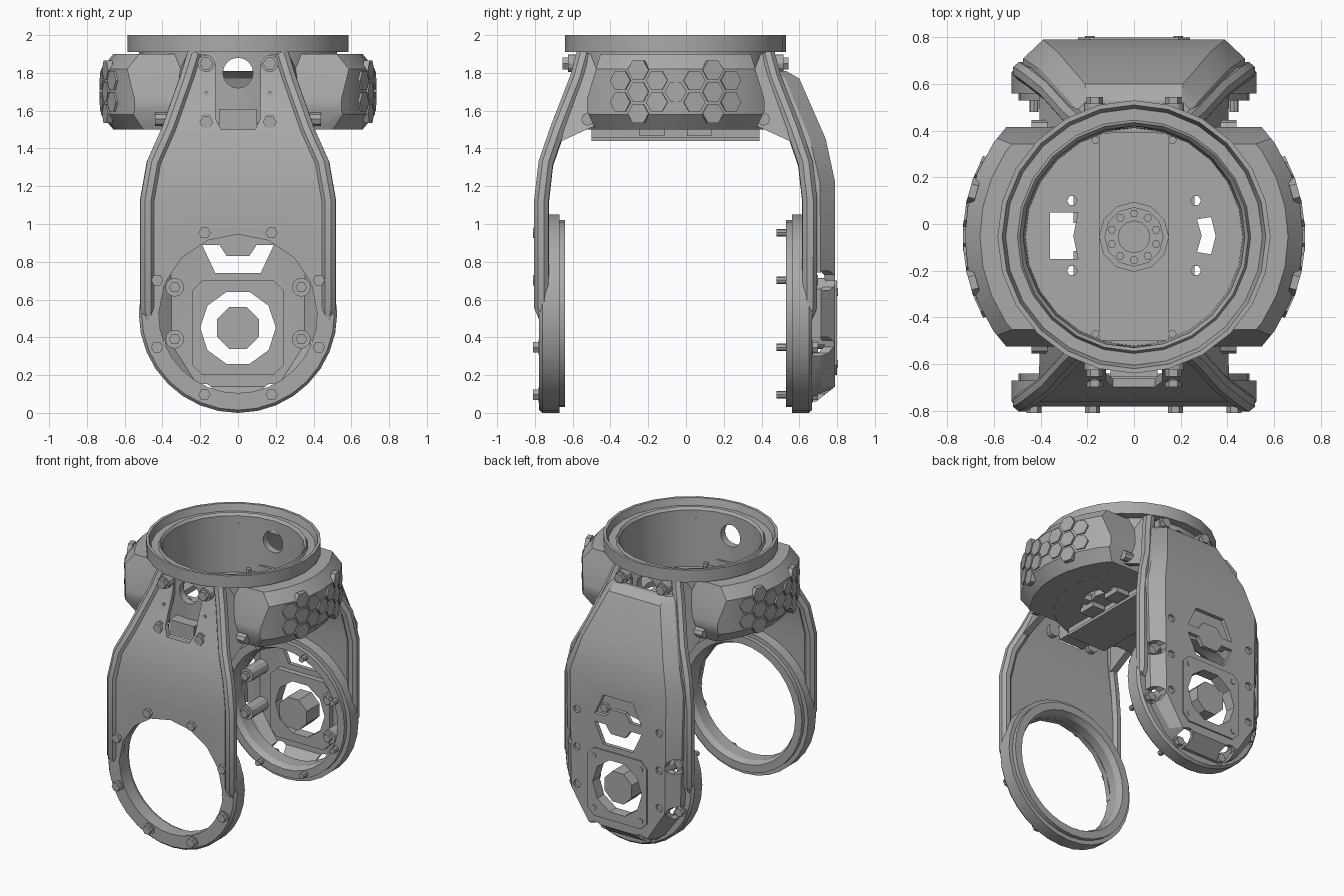
import bpy, bmesh
from math import sin, cos, pi, radians
from mathutils import Vector, Matrix

if "Cube" in bpy.data.objects:
    bpy.data.objects.remove(bpy.data.objects["Cube"])

grey = bpy.data.materials.new("mid grey")
grey.use_nodes = True
grey.diffuse_color = (0.4, 0.4, 0.4, 1)
grey.node_tree.nodes["Principled BSDF"].inputs["Base Color"].default_value = (0.4, 0.4, 0.4, 1)

CY = -0.055          # depth of the turning axis
HUB_Z = 0.525        # height of the pivot rings


def make(name, verts, faces):
    bm = bmesh.new()
    vs = [bm.verts.new(v) for v in verts]
    for f in faces:
        bm.faces.new([vs[i] for i in f])
    bmesh.ops.remove_doubles(bm, verts=bm.verts, dist=1e-5)
    bmesh.ops.recalc_face_normals(bm, faces=bm.faces)
    mesh = bpy.data.meshes.new(name)
    bm.to_mesh(mesh)
    bm.free()
    mesh.materials.append(grey)
    ob = bpy.data.objects.new(name, mesh)
    bpy.context.collection.objects.link(ob)
    return ob


def loft(name, sections, closed=False):
    """Skin equal-length closed sections; cap the ends unless it closes on itself."""
    n, m = len(sections[0]), len(sections)
    verts = [p for s in sections for p in s]
    faces = [(i * n + j, i * n + (j + 1) % n, (i + 1) % m * n + (j + 1) % n, (i + 1) % m * n + j)
             for i in range(m if closed else m - 1) for j in range(n)]
    if not closed:
        faces += [tuple(range(n)), tuple(range((m - 1) * n, m * n))]
    return make(name, verts, faces)


def put(axis, t, p, q):
    return {"x": (t, p, q), "y": (p, t, q), "z": (p, q, t)}[axis]


def prism(name, poly, axis, a, b):
    return loft(name, [[put(axis, t, p, q) for p, q in poly] for t in (a, b)])


def ngon(p, q, r, n, turn=0.0):
    return [(p + r * cos(2 * pi * i / n + turn), q + r * sin(2 * pi * i / n + turn)) for i in range(n)]


def rect(p0, p1, q0, q1):
    return [(p0, q0), (p1, q0), (p1, q1), (p0, q1)]


def lathe(name, profile, n, axis, p, q):
    """Revolve a closed (radius, along-axis) profile."""
    return loft(name, [[put(axis, t, p + r * cos(2 * pi * i / n), q + r * sin(2 * pi * i / n))
                        for r, t in profile] for i in range(n)], closed=True)


def boolean(ob, cutters, op="DIFFERENCE"):
    bpy.context.view_layer.objects.active = ob
    for c in cutters:
        c.hide_render = True
        m = ob.modifiers.new("cut", "BOOLEAN")
        m.operation, m.solver, m.object = op, "EXACT", c
        bpy.ops.object.modifier_apply(modifier=m.name)
        bpy.data.objects.remove(c)


def bolt(name, x, z, y0, y1, r=0.038):
    """Hex head at y0 with a round washer and shank running to y1."""
    mid = y0 + (0.028 if y1 > y0 else -0.028)
    prism(name + "_head", ngon(x, z, r * 0.85, 6), "y", y0, mid)
    prism(name + "_washer", ngon(x, z, r * 1.1, 12), "y", mid, y1)


# Arm shape: height, half width, depth
ARM = [(0.5, 0.5, -0.765), (1.12, 0.5, -0.765), (1.32, 0.465, -0.742), (1.5, 0.385, -0.68),
       (1.77, 0.29, -0.575), (1.9, 0.25, -0.54)]


def lean(z):
    if z <= ARM[0][0]:
        return ARM[0][2]
    for (z0, _, y0), (z1, _, y1) in zip(ARM, ARM[1:]):
        if z <= z1:
            return y0 + (y1 - y0) * (z - z0) / (z1 - z0)
    return ARM[-1][2]


def flip(y):
    return 2 * CY - y


# Both arms, the back one mirrored about the axis
for side, Y in (("front", lambda y: y), ("back", flip)):
    panel = loft(side + "_arm_panel", [[(-w, Y(y - .018), z), (w, Y(y - .018), z), (w, Y(y + .018), z),
                                        (-w, Y(y + .018), z)] for z, w, y in ARM])
    lo, hi = sorted((Y(-0.9), Y(-0.45)))
    boolean(panel, [prism("cutter", ngon(0, HUB_Z, 0.42, 16), "y", lo, hi),
                    prism("cutter", [(-.09, 1.5), (.09, 1.5), (.12, 1.56), (.12, 2), (-.12, 2), (-.12, 1.56)],
                          "y", lo, hi)])
    # pivot ring with a stepped inner flange
    lathe(side + "_pivot_ring", [(0.42, Y(-.777)), (0.51, Y(-.777)), (0.525, Y(-.76)), (0.525, Y(-.67)),
                                 (0.495, Y(-.67)), (0.495, Y(-.64)), (0.44, Y(-.64)), (0.42, Y(-.68))],
          32, "y", 0, HUB_Z)
    for i in range(8):
        a = pi / 8 + i * pi / 4
        x, z = 0.464 * cos(a), HUB_Z + 0.464 * sin(a)
        bolt(side + "_ring_bolt", x, z, Y(-.81), Y(-.765))
        if side == "back":
            prism("ring_bolt_shank", ngon(x, z, 0.02, 8), "y", 0.48, 0.6)
    for s in (-1, 1):
        # tubular edge rail
        curve = bpy.data.curves.new(side + "_rail", "CURVE")
        curve.dimensions, curve.bevel_depth, curve.bevel_resolution = "3D", 0.042, 2
        curve.use_fill_caps = True
        line = curve.splines.new("POLY")
        path = [(0.44, 0.47, -0.735)] + [(z + .06 * (i == 0), w - .02, y) for i, (z, w, y) in enumerate(ARM)]
        line.points.add(len(path) - 1)
        for pt, (z, w, y) in zip(line.points, path):
            pt.co = (s * w, Y(y), z, 1)
        line.points[0].radius = 0.4
        rail = bpy.data.objects.new(side + "_rail", curve)
        bpy.context.collection.objects.link(rail)
        bpy.context.view_layer.objects.active = rail
        bpy.ops.object.select_all(action="DESELECT")
        rail.select_set(True)
        bpy.ops.object.convert(target="MESH")
        bpy.context.object.data.materials.clear()
        bpy.context.object.data.materials.append(grey)
        # gusset from rail to drum, and its side bolt
        corners = [(.25, -.54, 1.9), (.41, -.70, 1.42), (.40, -.46, 1.53), (.29, -.46, 1.9)]
        loft(side + "_gusset", [[(s * (x - d), Y(y), z) for x, y, z in corners] for d in (0, 0.05)])
        prism(side + "_gusset_bolt", ngon(Y(-.52), 1.555, 0.035, 8), "x", s * .36, s * .44)
        # upper fixing bolts
        for z in (1.85, 1.54):
            out = 0.1 if z > 1.7 else 0.035
            bolt(side + "_top_bolt", s * .168, z, Y(lean(z) - out), Y(lean(z) + .04), 0.042)
        prism(side + "_pin", ngon(s * .168, 1.69, 0.012, 6), "y", Y(lean(1.69) - .025), Y(lean(1.69)))
    prism(side + "_tongue", rect(-.1, .1, 1.5, 1.61), "y", Y(-.655), Y(-.5))

# Drum, rim and floor
drum = lathe("drum", [(0, 1.5), (.5, 1.5), (.52, 1.54), (.525, 1.91), (.585, 1.91), (.585, 2), (.565, 2),
                      (.55, 1.95), (.5, 1.95), (.49, 1.97), (.475, 1.95), (.465, 1.54), (0, 1.54)], 24, "z", 0, CY)
cuts = [prism("cutter", ngon(0, 1.8, 0.08, 16), "y", -1, 1),
        prism("cutter", [(-.36, -.15), (-.24, -.15), (-.26, -.05), (-.24, .05), (-.36, .05)], "z", 1.4, 1.6),
        prism("cutter", [(.27, -.12), (.33, -.13), (.35, -.05), (.33, .03), (.27, .02), (.29, -.05)], "z", 1.4, 1.6)]
cuts += [prism("cutter", ngon(s * .265, y, 0.022, 6), "z", 1.4, 1.6) for s in (-1, 1) for y in (.1, -.2)]
boolean(drum, cuts)
prism("floor_strip", rect(-.15, .15, -.5, .39), "z", 1.46, 1.555)
prism("under_beam", rect(-.16, .16, -.5, .39), "z", 1.44, 1.46)
lathe("hub_collar", [(.125, 1.55), (.15, 1.55), (.15, 1.6), (.125, 1.6)], 12, "z", 0, CY)
prism("hub_disc", ngon(0, CY, 0.07, 12), "z", 1.55, 1.575)
for p, q in ngon(0, CY, 0.1, 10, pi / 10):
    prism("hub_screw", ngon(p, q, 0.018, 6), "z", 1.55, 1.57)
for s in (-1, 1):
    for y in (.36, -.47):
        prism("strip_screw", ngon(s * .165, y, 0.018, 6), "z", 1.53, 1.58)
    for y in (-.18, .07):
        prism("under_pad", rect(s * .16, s * .26, y - .065, y + .065), "z", 1.465, 1.51)

# Side shells: a revolved band trimmed front and back
shell = lathe("side_shells", [(.5, 1.5), (.66, 1.5), (.725, 1.58), (.725, 1.82), (.66, 1.9), (.5, 1.9)],
              32, "z", 0, CY)
trim = [(-.395, 1.91), (-.47, 1.66), (-.47, 1.6), (-.42, 1.49)]
trim = [(CY + y, z) for y, z in trim] + [(CY - y, z) for y, z in reversed(trim)]
boolean(shell, [prism("trim", trim, "x", -1, 1)], "INTERSECT")
boolean(shell, [prism("cutter", rect(-.24, .24, -1, 1), "z", 1.4, 2)])

# Raised honeycomb plates on the shells
for s in (-1, 1):
    for k in range(-3, 4):
        heights = (1.7,) if k == 0 else (1.76, 1.645) if k % 2 else (1.815, 1.7, 1.585)
        a = 0.138 * k
        turn = Matrix.Translation((0, CY, 0)) @ Matrix.Rotation(a if s > 0 else pi - a, 4, "Z")
        for z in heights:
            plate = prism("hex_plate", ngon(0, z, 0.058, 6), "x", 0.7, 0.732)
            plate.data.transform(turn)

# Back cover: height, outer half width, outer depth, base half width
COVER = [(.06, .17, .69, .2), (.14, .24, .79, .3), (.36, .38, .79, .46), (1.22, .39, .79, .48),
         (1.45, .33, .74, .4), (1.77, .21, .60, .28), (1.81, .2, .53, .25)]
sections = []
for z, wo, yo, wb in COVER:
    yb = flip(lean(z))
    ym = yb + 0.45 * (yo - yb)
    half = [(wb, yb), (wb - .005, ym), (wo, yo)]
    inner = [(wb - .04, yb), (wb - .045, ym - .01), (wo - .03, yo - .03)]
    ring = [(-x, y) for x, y in half] + half[::-1] + inner + [(-x, y) for x, y in inner[::-1]]
    sections.append([(x, y, z) for x, y in ring])
cover = loft("back_cover", sections)
notch = [(-.19, .89), (-.1, .89), (-.06, .83), (.06, .83), (.1, .89), (.19, .89), (.12, .74), (-.12, .74)]
BOSSES = [(s * .335, z) for s in (-1, 1) for z in (.39, .665)]
cuts = [prism("cutter", ngon(0, .45, .2, 10), "y", .6, .9),
        prism("cutter", notch, "y", .7, .9),
        prism("cutter", [(x, 1.84 - z) for x, z in notch], "y", .7, .9)]
cuts += [prism("cutter", ngon(s * x, z, .055, 10), "y", .66, .9)
         for s in (-1, 1) for x, z in ((.435, .7), (.435, .35), (.18, .1))]
cuts += [prism("cutter", ngon(x, z, .028, 8), "y", .77, .9) for x, z in BOSSES + [(.335, .94), (-.335, .94)]]
boolean(cover, cuts)

# Motor mount frame, drive and bosses inside the cover
square = [(-.24, .25), (-.19, .2), (.19, .2), (.24, .25), (.24, .65), (.19, .7), (-.19, .7), (-.24, .65)]
frame = prism("motor_frame", square, "y", .72, .8)
boolean(frame, [prism("cutter", ngon(0, .45, .2, 10), "y", .6, .9)])
prism("motor", ngon(0, .45, .12, 8, pi / 8), "y", .64, .79)
for s in (-1, 1):
    for z in (.26, .64):
        prism("frame_screw", ngon(s * .19, z, .02, 8), "y", .79, .805)
for x, z in BOSSES:
    prism("boss", ngon(x, z, .05, 12), "y", .58, .765)
    prism("boss_screw", ngon(x, z, .03, 6), "y", .55, .58)

# Smooth shading with sharp edges kept
bpy.ops.object.select_all(action="DESELECT")
for ob in bpy.context.collection.objects:
    if ob.type == "MESH":
        ob.select_set(True)
        bpy.context.view_layer.objects.active = ob
bpy.ops.object.shade_smooth_by_angle(angle=radians(25))
